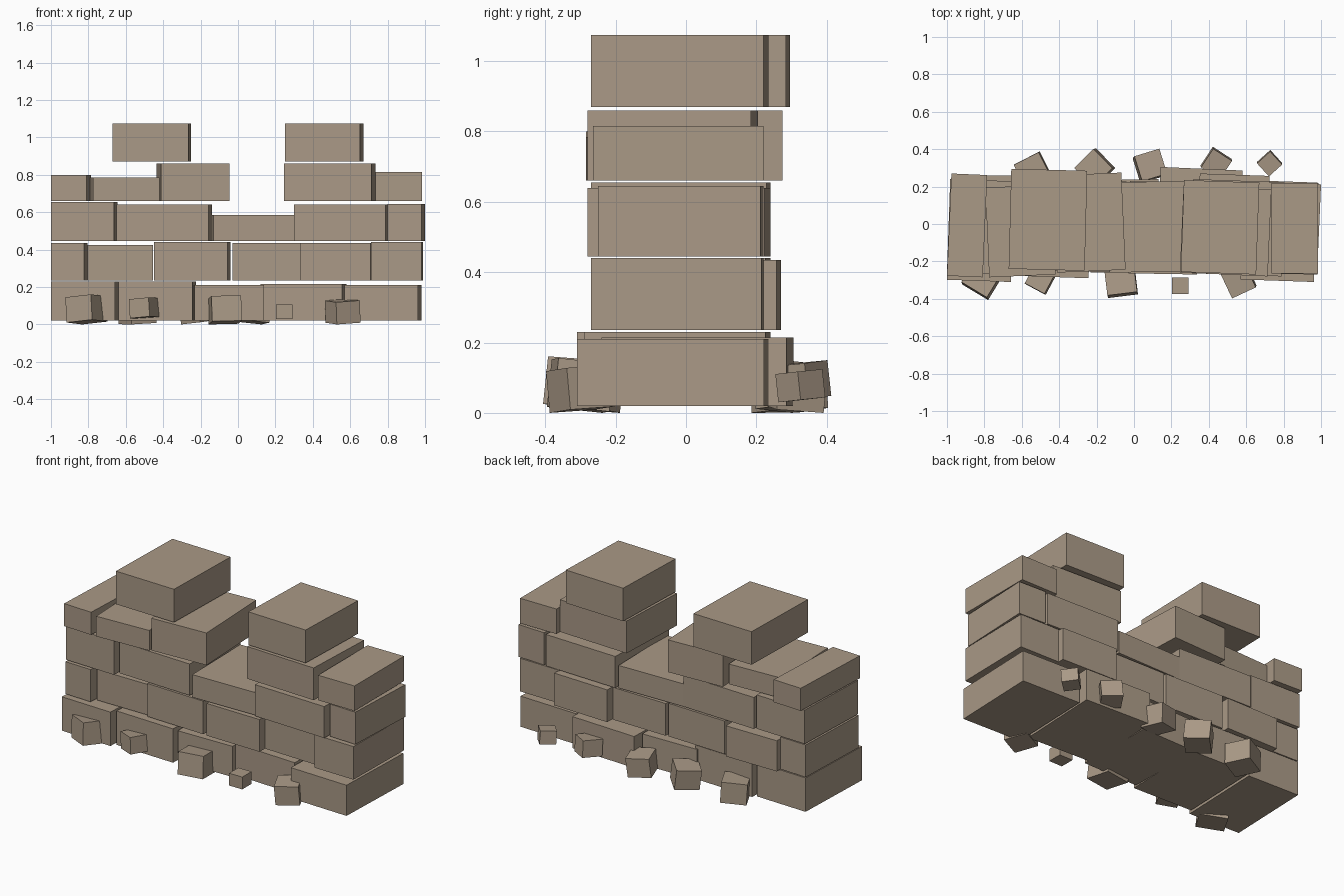
import bpy, random
from math import radians, sin, cos
from mathutils import Euler

default_cube = bpy.data.objects.get("Cube")
if default_cube:
    bpy.data.objects.remove(default_cube, do_unlink=True)

# One stone colour
STONE_COLOUR = (0.40, 0.32, 0.24, 1)
stone = bpy.data.materials.new("warm_stone")
stone.use_nodes = True
stone.diffuse_color = STONE_COLOUR
shader = next(n for n in stone.node_tree.nodes if n.type == "BSDF_PRINCIPLED")
shader.inputs["Base Color"].default_value = STONE_COLOUR


def add_box(name, centre, size, rotation):
    """Flat-shaded stone box with baked size."""
    bpy.ops.mesh.primitive_cube_add(size=1, location=centre, rotation=rotation)
    box = bpy.context.object
    box.name = name
    box.data.name = name
    box.scale = size
    bpy.ops.object.transform_apply(location=False, rotation=False, scale=True)
    box.data.materials.append(stone)
    return box


def add_brick(name, left, right, front, back, turn, bottom, top):
    """Brick turned about z so that it fills the given plan extents."""
    angle = radians(turn)
    c, s = cos(angle), abs(sin(angle))
    span_x, span_y = right - left, back - front
    spread = c * c - s * s
    width = (span_x * c - span_y * s) / spread
    depth = (span_y * c - span_x * s) / spread
    centre = ((left + right) / 2, (front + back) / 2, (bottom + top) / 2)
    add_box(name, centre, (width, depth, top - bottom), (0, 0, angle))


# Courses: bottom height, then bricks as left, right, front, back, turn, top
courses = {
    "base_course": (.02, [
        (-1, -.64, -.31, .23, -2, .23),
        (-.64, -.225, -.29, .24, -2, .23),
        (-.24, .14, -.26, .24, 1, .21),
        (.12, .58, -.24, .305, -2.5, .215),
        (.57, .98, -.31, .235, -2, .21)]),
    "second_course": (.235, [
        (-1, -.805, -.27, .23, -2, .435),
        (-.805, -.455, -.23, .26, 0, .425),
        (-.45, -.04, -.26, .24, -2, .44),
        (-.03, .345, -.27, .23, -1, .435),
        (.335, .725, -.23, .27, -2, .435),
        (.71, .99, -.27, .22, -1, .44)]),
    "third_course": (.445, [
        (-1, -.645, -.27, .24, -2, .655),
        (-.65, -.14, -.25, .24, -2, .64),
        (-.14, .31, -.26, .23, 1, .585),
        (.3, .805, -.28, .24, -2, .64),
        (.8, 1, -.25, .22, -2.5, .645)]),
    "fourth_course": (.66, [
        (-1, -.785, -.285, .27, -2.5, .8),
        (-.795, -.42, -.285, .21, 2.5, .785),
        (-.435, -.045, -.26, .275, 2.5, .86),
        (.245, .735, -.28, .205, -2.5, .86),
        (.735, .985, -.265, .22, 0, .815)]),
    "merlon": (.87, [
        (-.67, -.25, -.25, .295, -1.5, 1.075),
        (.25, .67, -.27, .235, -2, 1.075)]),
}
for course, (bottom, bricks) in courses.items():
    for number, (left, right, front, back, turn, top) in enumerate(bricks, 1):
        add_brick(f"{course}_brick_{number}", left, right, front, back, turn, bottom, top)

# Loose rubble along both sides: x, y, size, turn
rubble = {
    "front_rubble": [
        (-.81, -.29, .16, -31), (-.5, -.295, .12, -28), (-.07, -.3, .16, 7),
        (.247, -.33, .09, 0), (.56, -.3, .14, 25)],
    "back_rubble": [
        (-.54, .285, .15, 27), (-.21, .3, .145, 45), (.085, .31, .14, 17),
        (.44, .325, .12, -33), (.725, .325, .095, 42)],
}
rng = random.Random(4)
for side, chunks in rubble.items():
    for number, (x, y, size, turn) in enumerate(chunks, 1):
        tilt = 0 if turn == 0 else 7
        rotation = Euler((radians(rng.uniform(-tilt, tilt)),
                          radians(rng.uniform(-tilt, tilt)), radians(turn)))
        # Rest the lowest tilted corner close to the ground
        axes = rotation.to_matrix()
        height = size * .85
        dimensions = (size, size, height)
        reach = sum(abs(axes[2][i]) * dimensions[i] for i in range(3)) / 2
        ground = .03 if size < .125 else 0
        add_box(f"{side}_{number}", (x, y, ground + reach), dimensions, rotation)
